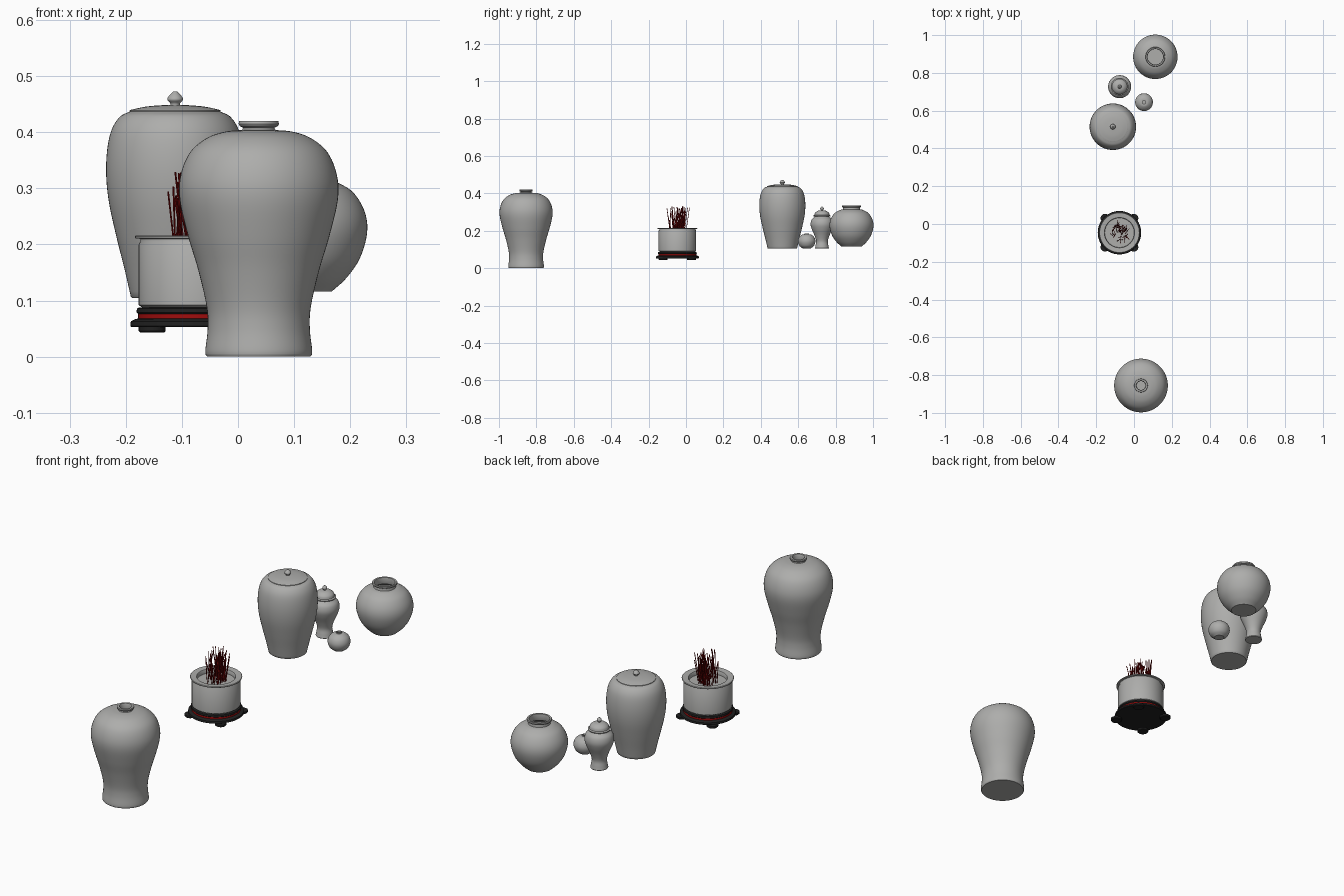
import bpy, bmesh, math, random
from mathutils import Vector

cube = bpy.data.objects.get("Cube")
if cube:
    bpy.data.objects.remove(cube, do_unlink=True)


def material(name, rgb):
    m = bpy.data.materials.new(name)
    m.use_nodes = True
    m.diffuse_color = (*rgb, 1)
    m.node_tree.nodes["Principled BSDF"].inputs["Base Color"].default_value = (*rgb, 1)
    return m


GREY = material("grey clay", (0.42, 0.42, 0.41))
BLACK = material("black lacquer", (0.015, 0.015, 0.015))
RED = material("red lacquer", (0.35, 0.004, 0.004))
DARK_RED = material("dark red incense", (0.16, 0.002, 0.002))


def curve_through(points, steps=5):
    """Catmull-Rom curve through a short list of (radius, height) points."""
    p = [Vector(q) for q in points]
    p = [2 * p[0] - p[1]] + p + [2 * p[-1] - p[-2]]
    out = []
    for a, b, c, d in zip(p, p[1:], p[2:], p[3:]):
        for i in range(steps):
            t = i / steps
            out.append((2 * b + (c - a) * t + (2 * a - 5 * b + 4 * c - d) * t * t
                        + (3 * b - a - 3 * c + d) * t ** 3) / 2)
    return [tuple(v) for v in out] + [tuple(points[-1])]


def finish(bm, name, mats, smooth=True):
    bmesh.ops.remove_doubles(bm, verts=bm.verts, dist=1e-5)
    bmesh.ops.recalc_face_normals(bm, faces=bm.faces)
    mesh = bpy.data.meshes.new(name)
    bm.to_mesh(mesh)
    bm.free()
    for m in mats:
        mesh.materials.append(m)
    ob = bpy.data.objects.new(name, mesh)
    bpy.context.collection.objects.link(ob)
    if smooth:
        bpy.ops.object.select_all(action='DESELECT')
        ob.select_set(True)
        bpy.context.view_layer.objects.active = ob
        bpy.ops.object.shade_smooth_by_angle(angle=math.radians(35))
    return ob


def lathe(name, centre, profile, mats=(GREY,), segments=64):
    """Spin a (radius, height) profile round the vertical axis, closed at both ends."""
    profile = [(0, profile[0][1])] + list(profile) + [(0, profile[-1][1])]
    bm = bmesh.new()
    verts = [bm.verts.new((r, 0, z)) for r, z in profile]
    edges = [bm.edges.new(pair) for pair in zip(verts, verts[1:])]
    bmesh.ops.spin(bm, geom=verts + edges, cent=(0, 0, 0), axis=(0, 0, 1),
                   angle=math.tau, steps=segments, use_merge=True)
    ob = finish(bm, name, mats)
    ob.location = (*centre, 0)
    return ob


# Tall shouldered vase with a small mouth
lathe("front_vase", (0.037, -0.855),
      [(0.092, 0)] + curve_through([
          (0.095, 0.004), (0.095, 0.014), (0.091, 0.05), (0.093, 0.09),
          (0.108, 0.155), (0.126, 0.215), (0.141, 0.28), (0.139, 0.325),
          (0.122, 0.365), (0.092, 0.39), (0.06, 0.401), (0.03, 0.404)])
      + [(0.028, 0.408), (0.034, 0.411), (0.036, 0.415), (0.035, 0.42),
         (0.026, 0.42), (0.023, 0.412), (0.024, 0.395), (0.08, 0.375)])

# Tall jar with a flat lid
JAR = (-0.112, 0.515)
lathe("tall_jar", JAR,
      [(0.077, 0.105)] + curve_through([
          (0.079, 0.107), (0.09, 0.155), (0.105, 0.215), (0.118, 0.275),
          (0.123, 0.325), (0.121, 0.37), (0.113, 0.405), (0.098, 0.428),
          (0.08, 0.437)]))
lathe("tall_jar_lid", JAR,
      [(0.081, 0.434), (0.081, 0.439)] + curve_through([
          (0.079, 0.44), (0.05, 0.446), (0.012, 0.449)]))
lathe("tall_jar_knob", JAR,
      curve_through([(0.008, 0.447), (0.009, 0.452), (0.014, 0.458),
                     (0.011, 0.465), (0.003, 0.473)], 4), segments=32)

# Small lidded jar
SMALL = (-0.076, 0.727)
lathe("small_jar", SMALL,
      [(0.036, 0.105)] + curve_through([
          (0.037, 0.107), (0.034, 0.122), (0.031, 0.145), (0.04, 0.175),
          (0.055, 0.21), (0.061, 0.235), (0.056, 0.258), (0.042, 0.272),
          (0.034, 0.28)]))
lathe("small_jar_lid", SMALL,
      [(0.036, 0.276), (0.046, 0.277), (0.047, 0.281)] + curve_through([
          (0.041, 0.284), (0.037, 0.296), (0.024, 0.306), (0.007, 0.31)]))
lathe("small_jar_knob", SMALL,
      curve_through([(0.006, 0.309), (0.007, 0.313), (0.01, 0.319),
                     (0.007, 0.325), (0.002, 0.33)], 4), segments=32)

# Round wide-mouthed jar
lathe("round_jar", (0.113, 0.885),
      curve_through([
          (0.054, 0.116), (0.08, 0.14), (0.104, 0.175), (0.117, 0.22),
          (0.113, 0.258), (0.093, 0.292), (0.065, 0.31), (0.046, 0.315)])
      + [(0.045, 0.325), (0.051, 0.328), (0.052, 0.333), (0.05, 0.336),
         (0.043, 0.335), (0.041, 0.32), (0.045, 0.305), (0.09, 0.28), (0.1, 0.22)])

# Little ball-shaped pot
lathe("ball_pot", (0.053, 0.645),
      curve_through([
          (0.022, 0.106), (0.039, 0.12), (0.047, 0.143), (0.041, 0.165),
          (0.025, 0.179), (0.012, 0.182)])
      + [(0.012, 0.186), (0.009, 0.186), (0.009, 0.175)], segments=48)

# Incense pot with a broad flat rim
POT = (-0.077, -0.046)
lathe("incense_pot", POT,
      [(0.094, 0.088), (0.1, 0.092), (0.1, 0.2), (0.097, 0.205), (0.097, 0.21),
       (0.106, 0.211), (0.107, 0.214), (0.105, 0.216), (0.08, 0.214),
       (0.078, 0.211), (0.078, 0.196)])

# Round stand with a red band
stand = lathe("pot_stand", POT,
              [(0.113, 0.053), (0.115, 0.055), (0.114, 0.063), (0.106, 0.067),
               (0.101, 0.068), (0.101, 0.076), (0.104, 0.079), (0.103, 0.086),
               (0.098, 0.088)], (BLACK, RED))
for face in stand.data.polygons:
    if 0.068 < face.center.z < 0.076:
        face.material_index = 1

# Four short feet under the stand
for side_x, x in (("right", -1), ("left", 1)):
    for side_y, y in (("front", -1), ("back", 1)):
        foot = lathe(f"stand_foot_{side_y}_{side_x}",
                     (POT[0] + x * 0.076, POT[1] + y * 0.076),
                     [(0.021, 0.043), (0.024, 0.046), (0.024, 0.054)],
                     (BLACK,), 24)

# Bundle of thin incense sticks leaning at random
random.seed(4)
bm = bmesh.new()
for i in range(60):
    angle, reach = random.uniform(0, math.tau), math.sqrt(random.random())
    foot = Vector((POT[0] + 0.04 * reach * math.cos(angle),
                   POT[1] + 0.05 * reach * math.sin(angle), 0.19))
    lean = Vector((random.uniform(-0.02, 0.02), random.uniform(-0.025, 0.025),
                   random.uniform(0.085, 0.143)))
    turn = lean.to_track_quat('Z', 'Y').to_matrix().to_4x4()
    turn.translation = foot + lean / 2
    bmesh.ops.create_cone(bm, cap_ends=True, segments=6, radius1=0.0017,
                          radius2=0.0017, depth=lean.length, matrix=turn)
finish(bm, "incense_sticks", (DARK_RED,), smooth=False)
